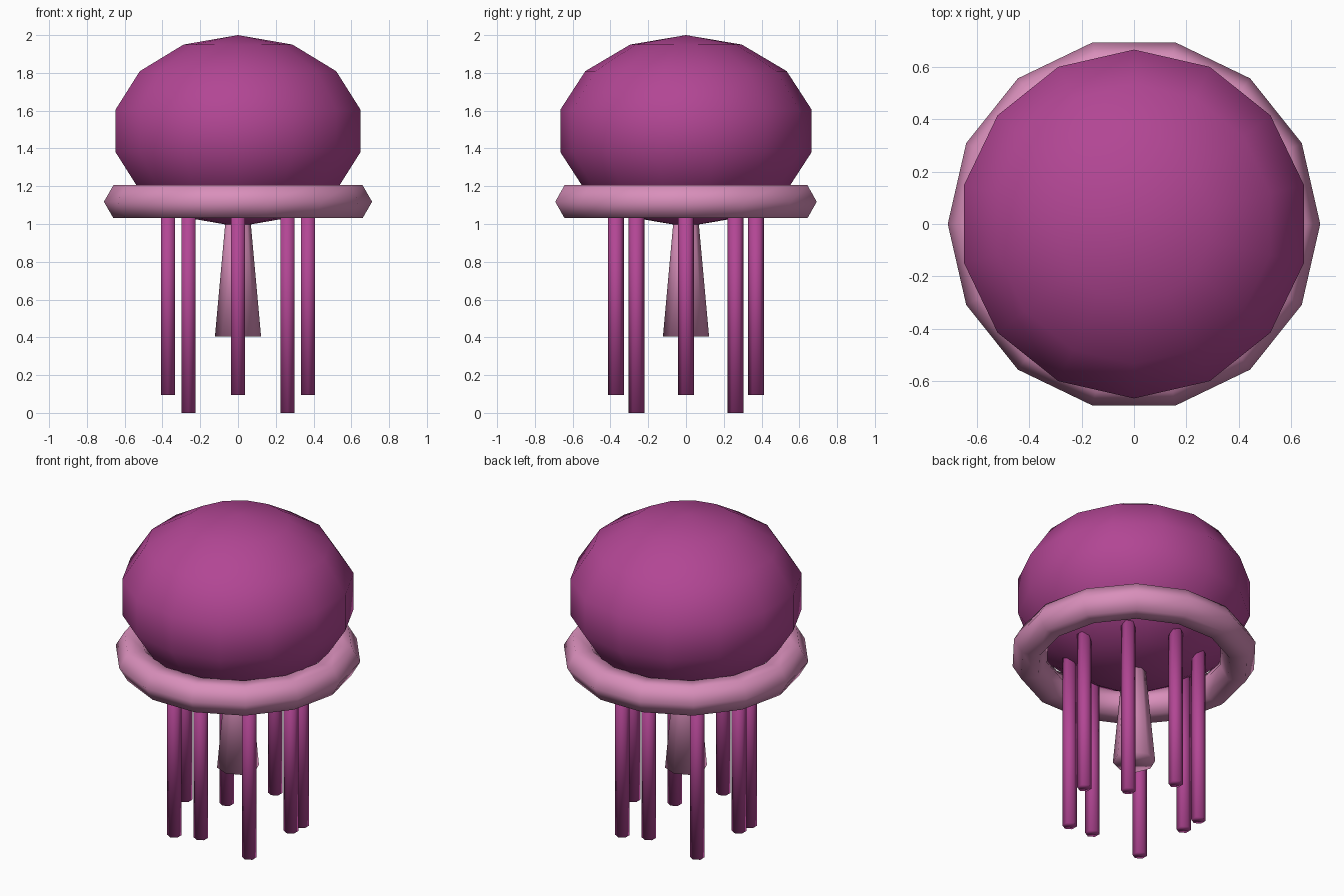
import bpy, bmesh, math
from math import sin, cos, pi

if "Cube" in bpy.data.objects:
    bpy.data.objects.remove(bpy.data.objects["Cube"])


def material(name, rgb):
    m = bpy.data.materials.new(name)
    m.diffuse_color = (*rgb, 1)
    m.use_nodes = True
    m.node_tree.nodes["Principled BSDF"].inputs["Base Color"].default_value = m.diffuse_color
    return m


magenta = material("magenta", (0.445, 0.061, 0.296))
pink = material("pink", (0.694, 0.275, 0.497))


def finish(name, bm, mat, loc=(0, 0, 0)):
    bmesh.ops.recalc_face_normals(bm, faces=bm.faces)
    for f in bm.faces:
        f.smooth = True
    me = bpy.data.meshes.new(name)
    bm.to_mesh(me)
    bm.free()
    me.materials.append(mat)
    ob = bpy.data.objects.new(name, me)
    ob.location = loc
    bpy.context.collection.objects.link(ob)
    return ob


def lathe(name, profile, sides, start, mat, loc=(0, 0, 0), closed=False):
    """Revolve (radius, z) points; radius 0 makes a pole, open ends are capped."""
    bm = bmesh.new()
    rings = []
    for r, z in profile:
        if r == 0:
            rings.append([bm.verts.new((0, 0, z))] * sides)
        else:
            rings.append([bm.verts.new((r * cos(start + 2 * pi * i / sides),
                                        r * sin(start + 2 * pi * i / sides), z))
                          for i in range(sides)])
    pairs = list(zip(rings, rings[1:]))
    if closed:
        pairs.append((rings[-1], rings[0]))
    for a, b in pairs:
        for i in range(sides):
            j = (i + 1) % sides
            quad = list(dict.fromkeys((a[i], a[j], b[j], b[i])))
            bm.faces.new(quad)
    if not closed:
        for ring in (rings[0], rings[-1]):
            if len(set(ring)) > 2:
                bm.faces.new(ring)
    return finish(name, bm, mat, loc)


# Bell: flattened sphere, 14 segments by 7 bands, corners on the y axis
R, H, ZC = 0.682, 0.507, 1.493
bell = [(0, ZC - H)]
bell += [(R * sin(pi * k / 7), ZC - H * cos(pi * k / 7)) for k in range(1, 7)]
bell += [(0, ZC + H)]
lathe("bell", bell, 14, pi / 2, magenta)

# Rim: ring with a six-sided section
rim = [(0.609 + 0.101 * cos(k * pi / 3), 1.118 + 0.101 * sin(k * pi / 3))
       for k in range(6)]
lathe("bell_rim", rim, 14, 0, pink, closed=True)

# Central arm, flaring downwards
lathe("central_arm", [(0.122, 0.405), (0.058, 1.11)], 8, 0, pink)

# Eight tentacles, the diagonal ones longer
for i in range(8):
    a = i * pi / 4
    bottom = 0.0 if i % 2 else 0.095
    lathe(f"tentacle_{i + 1}", [(0.042, bottom), (0.042, 1.12)], 6, pi / 2,
          magenta, (0.371 * cos(a), 0.371 * sin(a), 0))
